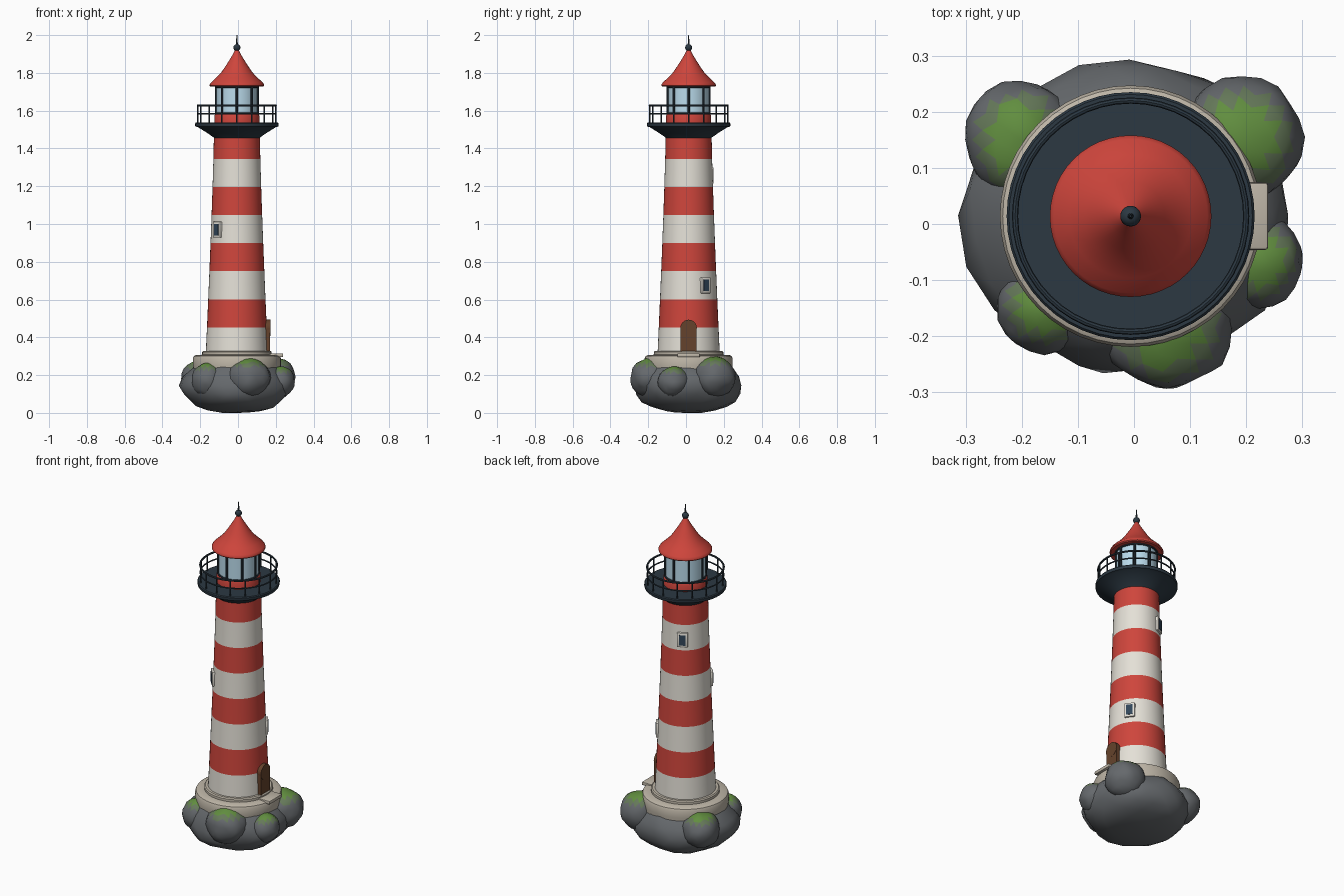
import bpy, bmesh, math
from mathutils import Vector, Matrix, noise

if "Cube" in bpy.data.objects:
    bpy.data.objects.remove(bpy.data.objects["Cube"])

CX, CY = -0.006, 0.014  # tower axis


def mat(name, r, g, b):
    m = bpy.data.materials.new(name)
    m.diffuse_color = (r, g, b, 1)
    m.use_nodes = True
    m.node_tree.nodes["Principled BSDF"].inputs["Base Color"].default_value = m.diffuse_color
    return m


RED = mat("red", 0.62, 0.06, 0.045)
WHITE = mat("white", 0.78, 0.75, 0.68)
DARK = mat("dark_metal", 0.025, 0.04, 0.055)
GLASS = mat("glass", 0.5, 0.72, 0.85)
STONE = mat("stone", 0.52, 0.47, 0.39)
WOOD = mat("wood", 0.13, 0.055, 0.025)
PANE = mat("pane", 0.03, 0.06, 0.1)
ROCK = mat("rock", 0.13, 0.14, 0.15)
MOSS1 = mat("moss_edge", 0.13, 0.19, 0.10)
MOSS2 = mat("moss", 0.12, 0.27, 0.05)


def finish(bm, name, mats, angle=35):
    bmesh.ops.recalc_face_normals(bm, faces=bm.faces)
    me = bpy.data.meshes.new(name)
    bm.to_mesh(me)
    bm.free()
    ob = bpy.data.objects.new(name, me)
    bpy.context.collection.objects.link(ob)
    for m in mats:
        me.materials.append(m)
    bpy.ops.object.select_all(action='DESELECT')
    ob.select_set(True)
    bpy.context.view_layer.objects.active = ob
    bpy.ops.object.shade_smooth_by_angle(angle=math.radians(angle))
    return ob


def lathe(name, profile, mats, segs=48, closed=False):
    """Revolve (radius, z) points; material cycles along the profile."""
    bm = bmesh.new()
    rings = []
    for r, z in profile:
        rings.append([bm.verts.new((CX + r * math.cos(2 * math.pi * i / segs),
                                    CY + r * math.sin(2 * math.pi * i / segs), z))
                      for i in range(segs)])
    pairs = list(zip(rings, rings[1:]))
    if closed:
        pairs.append((rings[-1], rings[0]))
    for k, (a, b) in enumerate(pairs):
        for i in range(segs):
            j = (i + 1) % segs
            bm.faces.new((a[i], a[j], b[j], b[i])).material_index = k % len(mats)
    if not closed:
        bm.faces.new(rings[0])
        bm.faces.new(rings[-1]).material_index = (len(pairs) - 1) % len(mats)
    return finish(bm, name, mats)


def ring(name, r, z, t, m):
    pts = [(r + t * math.cos(a * math.pi / 4), z + t * math.sin(a * math.pi / 4)) for a in range(8)]
    return lathe(name, pts, [m], closed=True)


def posts(name, n, r, z0, z1, t, m):
    bm = bmesh.new()
    for i in range(n):
        a = 2 * math.pi * i / n
        loc = (CX + r * math.cos(a), CY + r * math.sin(a), (z0 + z1) / 2)
        bmesh.ops.create_cone(bm, cap_ends=True, segments=8, radius1=t, radius2=t,
                              depth=z1 - z0, matrix=Matrix.Translation(loc))
    return finish(bm, name, [m])


def box(name, angle, dist, z, size, m, bevel=0.0):
    """Box facing outward at an angle round the tower; size = depth, width, height."""
    bm = bmesh.new()
    M = (Matrix.Translation((CX, CY, 0)) @ Matrix.Rotation(math.radians(angle), 4, 'Z')
         @ Matrix.Translation((dist, 0, z)) @ Matrix.Diagonal((*size, 1)))
    bmesh.ops.create_cube(bm, size=1, matrix=M)
    if bevel:
        bmesh.ops.bevel(bm, geom=bm.edges[:], offset=bevel, segments=2, profile=0.5, affect='EDGES')
    return finish(bm, name, [m])


def rock(name, c, s, mossy, seed, flat=False):
    bm = bmesh.new()
    bmesh.ops.create_icosphere(bm, subdivisions=3, radius=1)
    for v in bm.verts:
        d = v.co.normalized()
        k = 1 + 0.09 * noise.noise(d * 1.7 + Vector((seed * 3.7, seed * 1.3, 0.5)))
        p = Vector((d.x * s[0], d.y * s[1], d.z * s[2])) * k + Vector(c)
        if flat and p.z < 0.035:
            p.z = max(0.0, 0.035 - (0.035 - p.z) * 0.6)
        v.co = p
    if mossy:
        for f in bm.faces:
            h = (f.calc_center_median().z - c[2]) / s[2]
            f.material_index = 2 if h > 0.8 else 1 if h > 0.6 else 0
    return finish(bm, name, [ROCK, MOSS1, MOSS2], 60)


# Rocky island
rock("main_rock", (-0.008, 0.015, 0.145), (0.288, 0.278, 0.17), False, 1, True)
boulders = [((-0.203, 0.15, 0.18), (0.100, 0.105, 0.10)),
            ((0.192, 0.155, 0.19), (0.110, 0.110, 0.108)),
            ((0.223, -0.065, 0.165), (0.078, 0.083, 0.08)),
            ((0.058, -0.185, 0.185), (0.117, 0.108, 0.102)),
            ((-0.160, -0.145, 0.172), (0.085, 0.085, 0.093))]
for i, (c, s) in enumerate(boulders):
    rock(f"boulder_{i + 1}", c, s, True, i + 2)

# Stone foundation and doorstep
lathe("foundation", [(0.225, 0.19), (0.233, 0.25), (0.233, 0.288), (0.228, 0.300), (0.217, 0.306),
                     (0.184, 0.308), (0.184, 0.322), (0.178, 0.328), (0.15, 0.328)], [STONE])
box("doorstep", 0, 0.195, 0.305, (0.10, 0.12, 0.02), STONE, 0.005)

# Striped tower: one profile segment per band
Z0, STEP = 0.305, 0.1483


def tower_r(z):
    t = (z - Z0) / (8 * STEP)
    return 0.121 + 0.044 * (1 - t) ** 1.25


lathe("tower", [(tower_r(Z0 + STEP * i), Z0 + STEP * i) for i in range(9)], [WHITE, RED])

# Door with round head
box("door", 0, 0.155, 0.388, (0.042, 0.085, 0.125), WOOD)
bm = bmesh.new()
bmesh.ops.create_cone(bm, cap_ends=True, segments=24, radius1=0.0435, radius2=0.0435, depth=0.044,
                      matrix=Matrix.Translation((CX + 0.155, CY, 0.45)) @ Matrix.Rotation(math.pi / 2, 4, 'Y'))
finish(bm, "door_arch", [WOOD])

# Windows
for i, (a, z) in enumerate([(36, 0.675), (222, 0.97), (118, 1.257)]):
    r = tower_r(z)
    box(f"window_frame_{i + 1}", a, r - 0.003, z, (0.026, 0.058, 0.085), WHITE, 0.004)
    box(f"window_pane_{i + 1}", a, r, z, (0.025, 0.034, 0.06), PANE)

# Gallery with railing
lathe("gallery", [(0.118, 1.452), (0.125, 1.46), (0.165, 1.487), (0.205, 1.512), (0.219, 1.516),
                  (0.221, 1.522), (0.221, 1.532), (0.217, 1.537), (0.1, 1.537)], [DARK])
posts("railing_posts", 16, 0.206, 1.53, 1.628, 0.004, DARK)
ring("railing_top", 0.206, 1.628, 0.0055, DARK)
ring("railing_middle", 0.206, 1.583, 0.004, DARK)

# Lantern room
lathe("lantern_wall", [(0.119, 1.53), (0.119, 1.572), (0.115, 1.582), (0.1, 1.584)], [RED])
lathe("lantern_glass", [(0.108, 1.575), (0.108, 1.735)], [GLASS])
posts("lantern_bars", 8, 0.110, 1.575, 1.735, 0.0065, DARK)
ring("lantern_sill", 0.110, 1.584, 0.006, DARK)
ring("lantern_head", 0.110, 1.728, 0.007, DARK)

# Roof and finial
lathe("roof", [(0.10, 1.728), (0.139, 1.727), (0.144, 1.732), (0.144, 1.739), (0.137, 1.749),
               (0.110, 1.774), (0.083, 1.802), (0.061, 1.834), (0.040, 1.867), (0.022, 1.897),
               (0.010, 1.92)], [RED])
bm = bmesh.new()
bmesh.ops.create_uvsphere(bm, u_segments=20, v_segments=12, radius=0.0185,
                          matrix=Matrix.Translation((CX, CY, 1.934)))
finish(bm, "finial_ball", [DARK])
lathe("finial_spike", [(0.006, 1.94), (0.004, 1.97), (0.002, 2.0)], [DARK], 10)
